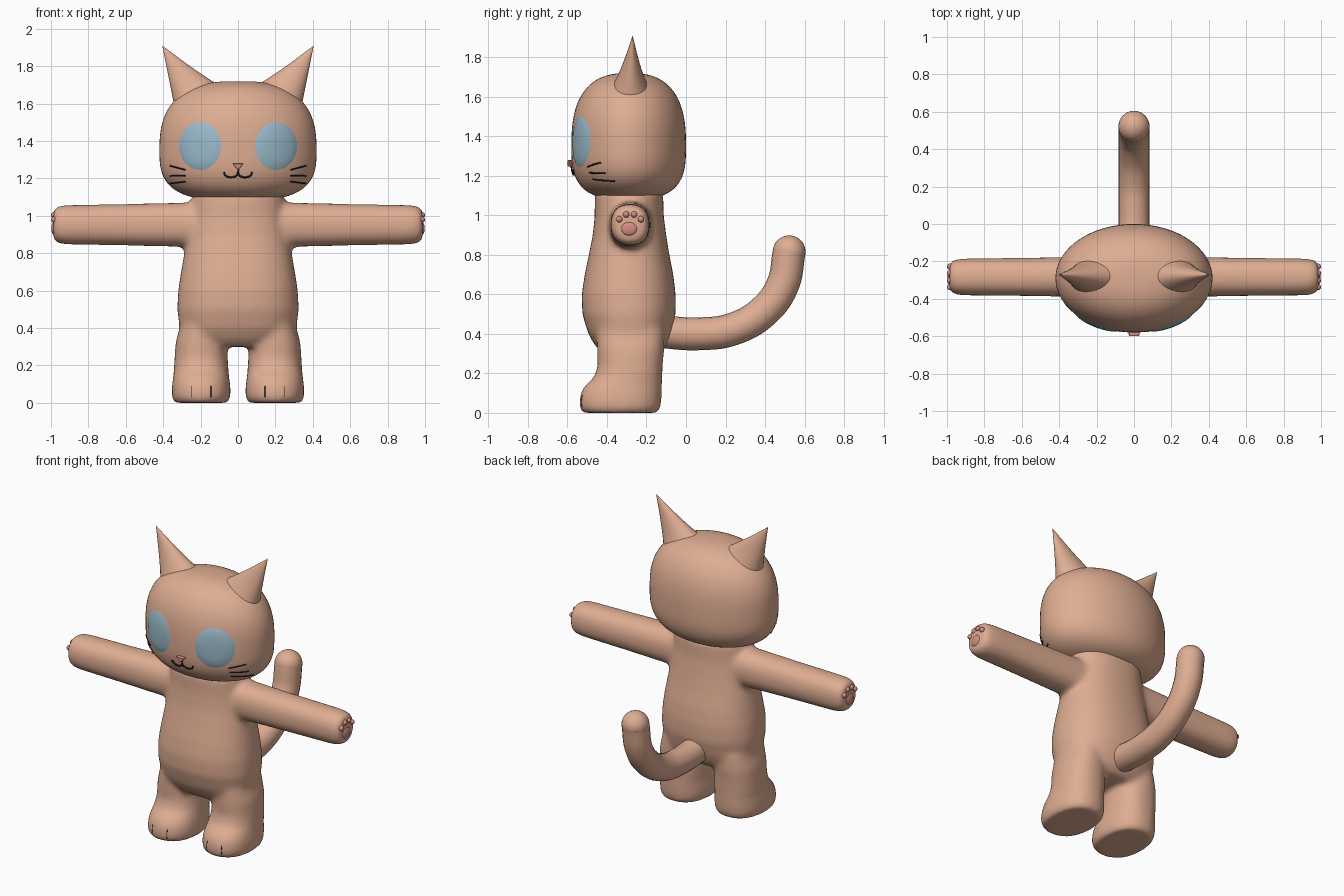
import bpy, bmesh, math
from mathutils import Vector
from mathutils.bvhtree import BVHTree

cube = bpy.data.objects.get("Cube")
if cube:
    bpy.data.objects.remove(cube, do_unlink=True)


def material(name, color):
    m = bpy.data.materials.new(name)
    m.use_nodes = True
    m.diffuse_color = (*color, 1)
    m.node_tree.nodes["Principled BSDF"].inputs["Base Color"].default_value = (*color, 1)
    return m


FUR = material("tan_fur", (0.74, 0.42, 0.29))
BLUE = material("eye_blue", (0.32, 0.49, 0.59))
PINK = material("pad_pink", (0.66, 0.27, 0.23))
DARK = material("dark_line", (0.015, 0.012, 0.012))


def loft(bm, rings, axis="z", n=48, power=2.0):
    """Closed skin over superellipse rings (position, centre 1, centre 2, radius 1, radius 2)."""
    loops = []
    for pos, c1, c2, r1, r2 in rings:
        loop = []
        for i in range(n):
            a = math.tau * i / n
            ca, sa = math.cos(a), math.sin(a)
            u = c1 + r1 * math.copysign(abs(ca) ** (2 / power), ca)
            v = c2 + r2 * math.copysign(abs(sa) ** (2 / power), sa)
            loop.append(bm.verts.new((u, v, pos) if axis == "z" else (pos, u, v)))
        loops.append(loop)
    faces = [bm.faces.new(loops[0]), bm.faces.new(loops[-1])]
    for lo, hi in zip(loops, loops[1:]):
        for i in range(n):
            j = (i + 1) % n
            faces.append(bm.faces.new((lo[i], lo[j], hi[j], hi[i])))
    bmesh.ops.recalc_face_normals(bm, faces=faces)


def finish(name, bm, mat):
    me = bpy.data.meshes.new(name)
    bm.to_mesh(me)
    bm.free()
    me.materials.append(mat)
    me.shade_smooth()
    ob = bpy.data.objects.new(name, me)
    bpy.context.collection.objects.link(ob)
    return ob


def tube(name, points, radius, mat, smooth=False):
    cu = bpy.data.curves.new(name, "CURVE")
    cu.dimensions = "3D"
    cu.bevel_depth = radius
    cu.bevel_resolution = 8 if smooth else 2
    cu.use_fill_caps = True
    sp = cu.splines.new("BEZIER" if smooth else "POLY")
    pts = sp.bezier_points if smooth else sp.points
    pts.add(len(points) - 1)
    for p, co in zip(pts, points):
        if smooth:
            p.co = co
            p.handle_left_type = p.handle_right_type = "AUTO"
        else:
            p.co = (*co, 1)
    cu.materials.append(mat)
    ob = bpy.data.objects.new(name, cu)
    bpy.context.collection.objects.link(ob)
    return ob


def ball(name, loc, scale, mat):
    bm = bmesh.new()
    bmesh.ops.create_uvsphere(bm, u_segments=32, v_segments=16, radius=1)
    ob = finish(name, bm, mat)
    ob.location, ob.scale = loc, scale
    return ob


# Body: torso, legs and arms blended into one skin
bm = bmesh.new()
torso = [  # z, half width, front y, back y
    (0.30, 0.24, -0.42, -0.14), (0.34, 0.29, -0.46, -0.10), (0.40, 0.313, -0.495, -0.075),
    (0.50, 0.325, -0.525, -0.052), (0.60, 0.32, -0.528, -0.052), (0.70, 0.305, -0.513, -0.064),
    (0.80, 0.287, -0.492, -0.084), (0.90, 0.268, -0.472, -0.10), (1.0, 0.255, -0.462, -0.113),
    (1.12, 0.245, -0.462, -0.115)]
loft(bm, [(z, 0, (f + b) / 2, w, (b - f) / 2) for z, w, f, b in torso], power=2.3)
leg = [  # z, half width, front y, back y
    (0.0, 0.142, -0.52, -0.145), (0.02, 0.154, -0.538, -0.13), (0.06, 0.158, -0.54, -0.125),
    (0.11, 0.154, -0.53, -0.122), (0.145, 0.148, -0.505, -0.122), (0.18, 0.146, -0.465, -0.12),
    (0.24, 0.142, -0.447, -0.118), (0.32, 0.137, -0.45, -0.11), (0.42, 0.11, -0.45, -0.11)]
arm = [  # x, y radius, z radius
    (0.12, 0.115, 0.125), (0.30, 0.107, 0.118), (0.60, 0.102, 0.111), (0.90, 0.099, 0.106),
    (0.95, 0.095, 0.102), (0.975, 0.086, 0.093), (0.988, 0.068, 0.074)]
for s in (-1, 1):
    loft(bm, [(z, s * 0.197, (f + b) / 2, w, (b - f) / 2) for z, w, f, b in leg], power=2.3)
    loft(bm, [(s * x, -0.283, 0.952, ry, rz) for x, ry, rz in arm], axis="x", power=2.3)
body = finish("body", bm, FUR)
mod = body.modifiers.new("blend", "REMESH")
mod.mode = "VOXEL"
mod.voxel_size = 0.014
mod.use_smooth_shade = True
mod = body.modifiers.new("soften", "SMOOTH")
mod.factor = 0.5
mod.iterations = 16

# Head: rounded block, flatter below than above
bm = bmesh.new()
rings = []
for i in range(1, 48):
    t = -math.cos(math.pi * i / 48)
    z = 1.35 + t * (0.27 if t < 0 else 0.37)
    p = 3.0 if t < 0 else 2.6
    r = (1 - abs(t) ** p) ** (1 / p)
    rings.append((z, 0, -0.29, 0.42 * r, 0.29 * r))
loft(bm, rings, n=64)
head = finish("head", bm, FUR)

# Ears: flattened leaning cones flaring into the head
for s, side in ((1, "left"), (-1, "right")):
    bm = bmesh.new()
    rings = []
    for i in range(25):
        k = max(i / 24, 0.004)
        outer = 0.405 - 0.062 * k
        inner = 0.405 - 0.41 * k - 0.07 * k ** 3
        rings.append((1.91 - 0.31 * k, s * (outer + inner) / 2, -0.27 - 0.015 * k,
                      (outer - inner) / 2, 0.09 * k + 0.04 * k ** 4))
    loft(bm, rings, n=32)
    finish(side + "_ear", bm, FUR)

# Tail with a round tip
path = [(0, -0.12, 0.41), (0, 0.06, 0.4), (0, 0.24, 0.425), (0, 0.4, 0.52),
        (0, 0.49, 0.65), (0, 0.522, 0.815)]
tail = tube("tail", path, 0.083, FUR, smooth=True)
tail.data.resolution_u = 10
ball("tail_tip", path[-1], (0.083, 0.083, 0.083), FUR)

# Surface lookup for details that lie on the skin
bpy.context.view_layer.update()
deps = bpy.context.evaluated_depsgraph_get()
head_tree = BVHTree.FromObject(head, deps)
body_tree = BVHTree.FromObject(body, deps)


def on_front(tree, x, z, lift):
    co, normal, _, _ = tree.ray_cast(Vector((x, -2, z)), Vector((0, 1, 0)))
    return Vector((x, -0.3, z)) if co is None else co + normal * lift


def face_line(name, tree, a, b, radius=0.004, lift=0.001):
    pts = [Vector(a).lerp(Vector(b), i / 8) for i in range(9)]
    return tube(name, [on_front(tree, p.x, p.y, lift) for p in pts], radius, DARK)


for s, side in ((1, "left"), (-1, "right")):
    # Eyes: thin domed plates following the head
    bm = bmesh.new()
    prev, n = None, 48
    mid = bm.verts.new(on_front(head_tree, s * 0.203, 1.372, 0.009))
    for k in (0.2, 0.4, 0.6, 0.75, 0.88, 0.96, 1.0):
        loop = []
        for i in range(n):
            a = math.tau * i / n
            loop.append(bm.verts.new(on_front(
                head_tree, s * 0.203 + 0.112 * k * math.cos(a), 1.372 + 0.127 * k * math.sin(a),
                0.009 - 0.008 * k ** 4)))
        for i in range(n):
            j = (i + 1) % n
            if prev:
                bm.faces.new((prev[i], loop[i], loop[j], prev[j]))
            else:
                bm.faces.new((mid, loop[i], loop[j]))
        prev = loop
    finish(side + "_eye", bm, BLUE)

    # Whiskers
    for i, (z_in, z_out) in enumerate(((1.245, 1.267), (1.215, 1.213), (1.183, 1.173))):
        face_line(f"{side}_whisker_{i + 1}", head_tree, (s * 0.28, z_in), (s * 0.362, z_out))

    # Mouth half
    arc = [math.pi * i / 12 for i in range(13)]
    tube(side + "_mouth", [on_front(head_tree, s * 0.037 * (1 - math.cos(t)),
                                    1.233 - 0.026 * math.sin(t), 0.006) for t in arc], 0.005, DARK)

    # Toe lines
    for i, x in enumerate((0.145, 0.25)):
        face_line(f"{side}_toe_line_{i + 1}", body_tree, (s * x, 0.03), (s * x, 0.09), 0.002, 0)

    # Paw pads on the hand ends
    ball(side + "_palm_pad", (s * 0.985, -0.288, 0.932), (0.013, 0.04, 0.034), PINK)
    for i, (y, z) in enumerate(((-0.338, 0.98), (-0.303, 1.004), (-0.263, 1.004), (-0.228, 0.98))):
        ball(f"{side}_toe_pad_{i + 1}", (s * 0.984, y, z), (0.016, 0.016, 0.016), PINK)

face_line("lip_line", head_tree, (0, 1.255), (0, 1.233), 0.004, 0.006)

# Nose: soft downward triangle
bpy.ops.mesh.primitive_cylinder_add(vertices=3, radius=0.035, depth=0.036,
                                    location=(0, -0.582, 1.268), rotation=(-math.pi / 2, 0, 0))
nose = bpy.context.object
nose.name = "nose"
nose.scale = (1, 0.65, 1)
nose.data.materials.append(PINK)
mod = nose.modifiers.new("round", "BEVEL")
mod.width = 0.006
mod.segments = 3
bpy.ops.object.shade_smooth_by_angle()
